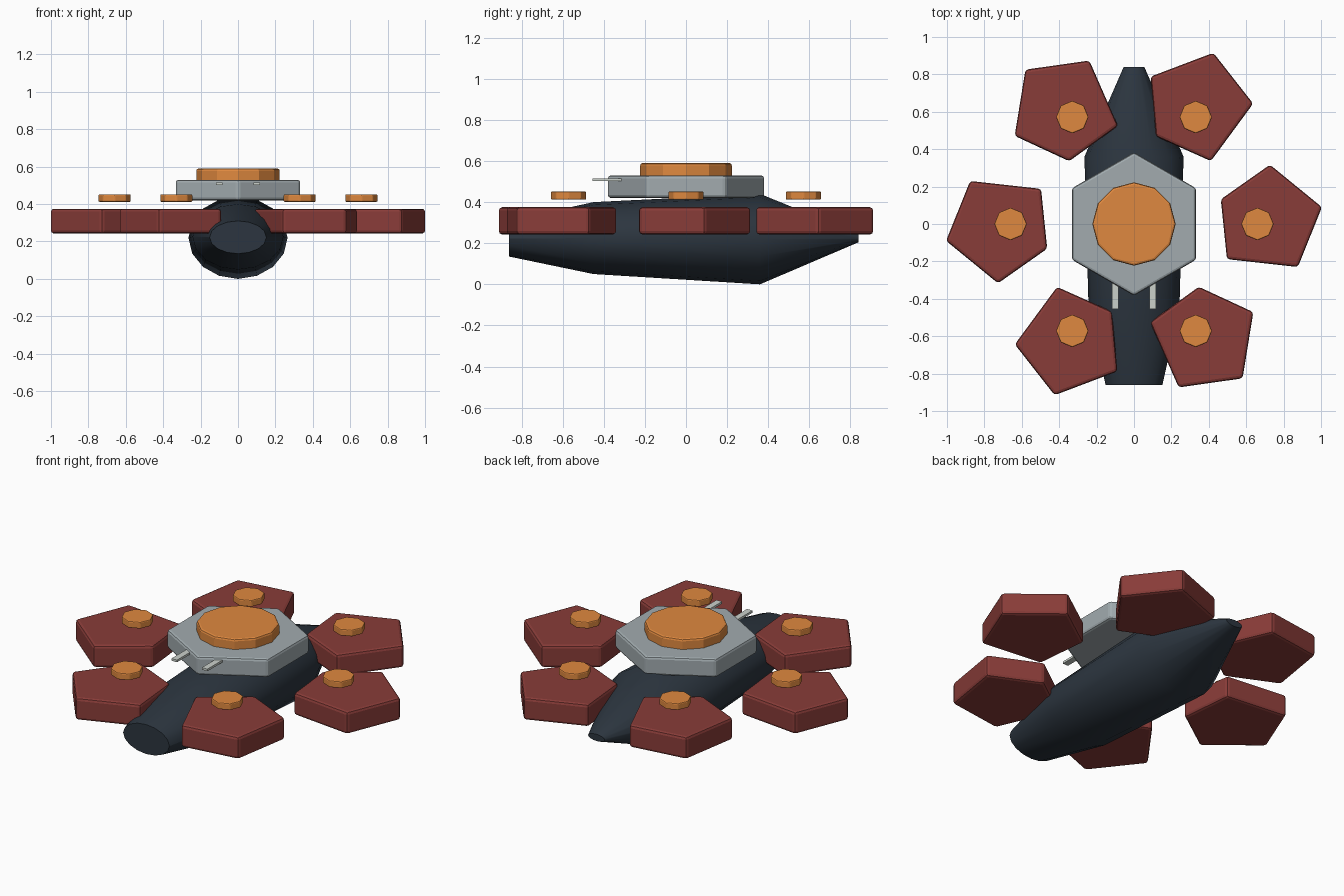
import bpy, bmesh, math
from mathutils import Matrix

if "Cube" in bpy.data.objects:
    bpy.data.objects.remove(bpy.data.objects["Cube"])


def material(name, rgb):
    m = bpy.data.materials.new(name)
    m.diffuse_color = (*rgb, 1)
    m.use_nodes = True
    m.node_tree.nodes["Principled BSDF"].inputs["Base Color"].default_value = m.diffuse_color
    return m


DARK = material("dark_hull", (0.025, 0.036, 0.05))
RED = material("red_pad", (0.25, 0.045, 0.04))
GREY = material("grey_plate", (0.36, 0.41, 0.43))
ORANGE = material("orange_disc", (0.74, 0.25, 0.05))
PALE = material("pale_prong", (0.6, 0.64, 0.6))


def loft(name, rings, mat, bevel=0.0):
    """Skin a list of equal-length point rings, cap both ends."""
    bm = bmesh.new()
    loops = [[bm.verts.new(p) for p in ring] for ring in rings]
    n = len(loops[0])
    for a, b in zip(loops, loops[1:]):
        for i in range(n):
            j = (i + 1) % n
            bm.faces.new((a[i], a[j], b[j], b[i]))
    bm.faces.new(loops[0])
    bm.faces.new(loops[-1])
    bmesh.ops.recalc_face_normals(bm, faces=bm.faces)
    mesh = bpy.data.meshes.new(name)
    bm.to_mesh(mesh)
    bm.free()
    mesh.materials.append(mat)
    ob = bpy.data.objects.new(name, mesh)
    bpy.context.collection.objects.link(ob)
    if bevel:
        mod = ob.modifiers.new("edge_bevel", "BEVEL")
        mod.width = bevel
        mod.segments = 2
        mod.limit_method = "ANGLE"
        mod.angle_limit = math.radians(40)
    return ob


def prism(name, outline, z0, z1, mat, bevel=0.0):
    return loft(name, [[(x, y, z) for x, y in outline] for z in (z0, z1)], mat, bevel)


def ngon(n, r, cx=0, cy=0):
    return [(cx + r * math.sin(math.tau * i / n), cy + r * math.cos(math.tau * i / n))
            for i in range(n)]


# Hull: elliptical sections (y, half width, bottom z, top z)
sections = [(-0.86, 0.152, 0.135, 0.31), (-0.45, 0.243, 0.05, 0.40),
            (0.36, 0.265, 0.0, 0.44), (0.84, 0.055, 0.205, 0.245)]
hull = loft("hull", [[(x * w, y, (lo + hi) / 2 + z * (hi - lo) / 2) for x, z in ngon(16, 1)]
                     for y, w, lo, hi in sections], DARK)
bpy.context.view_layer.objects.active = hull
hull.select_set(True)
bpy.ops.object.shade_smooth_by_angle(angle=math.radians(30))
hull.select_set(False)

# Central hexagonal deck and raised disc
prism("hex_deck", ngon(6, 0.383), 0.42, 0.53, GREY, 0.014)
prism("central_disc", ngon(12, 0.223), 0.51, 0.59, ORANGE, 0.012)

# Twin prongs at the front of the deck
for side, x in (("left", -0.1), ("right", 0.1)):
    prism(side + "_prong", [(x - 0.018, -0.455), (x + 0.018, -0.455),
                            (x + 0.018, -0.29), (x - 0.018, -0.29)], 0.503, 0.516, PALE)

# Six five-sided pads with floating discs, spaced by 60 degrees
pad = [(0.727, 0.317), (1.005, 0.09), (0.876, -0.23), (0.497, -0.188), (0.464, 0.132)]
for i in range(6):
    turn = Matrix.Rotation(i * math.pi / 3, 4, "Z")
    prism(f"pad_{i + 1}", pad, 0.243, 0.375, RED, 0.016).matrix_world = turn
    a = i * math.pi / 3
    prism(f"pad_disc_{i + 1}", ngon(8, 0.087, 0.66 * math.cos(a), 0.66 * math.sin(a)),
          0.412, 0.452, ORANGE, 0.006)
